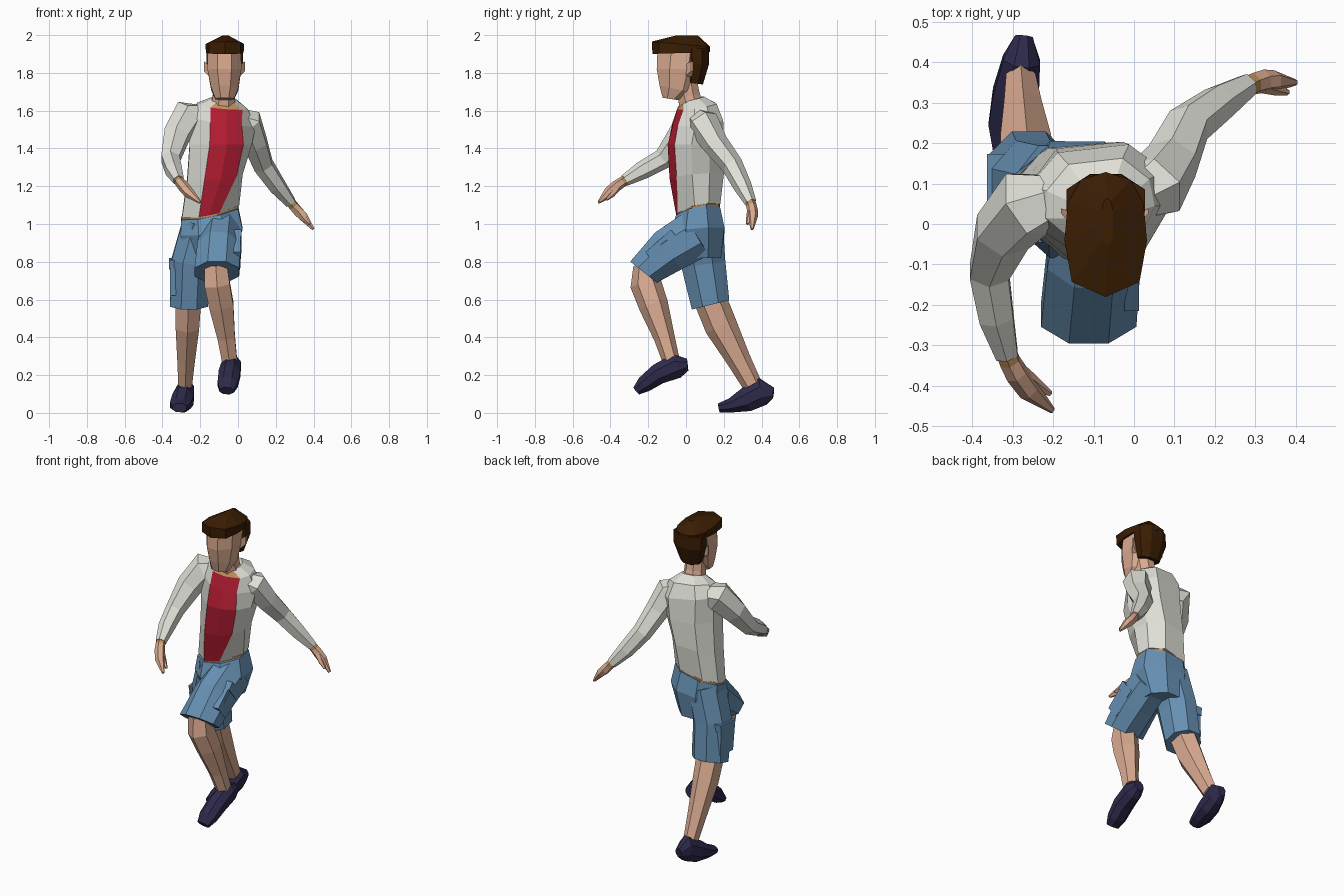
import bpy, bmesh, math
from mathutils import Vector, Euler


def mat(name, r, g, b):
    m = bpy.data.materials.new(name)
    m.diffuse_color = (r, g, b, 1)
    return m


SKIN = mat("skin", 0.71, 0.41, 0.285)
SHIRT = mat("light grey cloth", 0.75, 0.75, 0.69)
RED = mat("red cloth", 0.46, 0.012, 0.032)
BLUE = mat("blue denim", 0.135, 0.28, 0.45)
SHOE = mat("navy shoe", 0.027, 0.023, 0.07)
HAIR = mat("brown hair", 0.043, 0.0125, 0.001)
TAN = mat("tan trim", 0.52, 0.28, 0.11)


def finish(name, bm, mats):
    bmesh.ops.recalc_face_normals(bm, faces=bm.faces)
    me = bpy.data.meshes.new(name)
    bm.to_mesh(me)
    bm.free()
    for m in mats:
        me.materials.append(m)
    ob = bpy.data.objects.new(name, me)
    bpy.context.collection.objects.link(ob)
    return ob


def ngon(n):
    # unit polygon with a flat side facing front, scaled to reach +-1
    k = 1 / math.cos(math.pi / n)
    return [(k * math.cos((i + .5) * math.tau / n), k * math.sin((i + .5) * math.tau / n)) for i in range(n)]


def tube(name, rings, mats, profile=None, n=8, normal=None, side=(1, 0, 0), rule=None):
    """Loft of rings (x, y, z, half width, half depth); a ring may end with its own normal.
    profile is one list of points or a function of the ring number."""
    profile = profile or ngon(n)
    bm = bmesh.new()
    loops = []
    cs = [Vector(r[:3]) for r in rings]
    for i, r in enumerate(rings):
        t = cs[min(i + 1, len(cs) - 1)] - cs[max(i - 1, 0)]
        t = Vector(r[5] if len(r) > 5 else (normal or t)).normalized()
        s = Vector(side)
        s = (s - t * s.dot(t)).normalized()
        u = t.cross(s)
        pts = profile(i) if callable(profile) else profile
        loops.append([bm.verts.new(cs[i] + s * (p * r[3]) + u * (q * r[4])) for p, q in pts])
    m = len(loops[0])
    for i in range(len(loops) - 1):
        for j in range(m):
            k = (j + 1) % m
            f = bm.faces.new((loops[i][j], loops[i][k], loops[i + 1][k], loops[i + 1][j]))
            if rule:
                f.material_index = rule(i, j)
    bm.faces.new(loops[0])
    bm.faces.new(loops[-1])
    return finish(name, bm, mats)


def limb(name, pts, mats, n=6, rule=None):
    return tube(name, [(x, y, z, r, r) for x, y, z, r in pts], mats, n=n, rule=rule)


def box(name, loc, size, rot, m):
    bm = bmesh.new()
    bmesh.ops.create_cube(bm, size=1)
    for v in bm.verts:
        v.co = Vector(v.co[i] * size[i] for i in range(3))
        if v.co.z < 0:
            v.co.y *= 0.9
        v.co = Euler(rot).to_matrix() @ v.co + Vector(loc)
    return finish(name, bm, [m])


# Shirt: red panel at the front, two columns wide, edges set per ring
panel = [(-.46, .25), (-.45, .72), (-.42, .68), (-.4, .55), (-.52, .75), (-.55, .6)]


def body(i):
    l, r = panel[i]
    depth = lambda p: -1 + .4 * p * p
    return [((l + r) / 2, -1), (r, depth(r)), (1, -.25), (.95, .4), (.5, .97),
            (-.5, .97), (-.95, .4), (-1, -.25), (l, depth(l))]


tube("shirt", [
    (-.148, .065, 1.07, .155, .118, (-.2, -.2, 1)),
    (-.125, .055, 1.25, .148, .145, (-.1, -.1, 1)),
    (-.095, .050, 1.42, .165, .150, (0, 0, 1)),
    (-.088, .060, 1.545, .180, .132, (.15, -.1, 1)),
    (-.085, .055, 1.625, .135, .105, (.1, -.15, 1)),
    (-.080, .035, 1.66, .072, .062, (.05, -.25, 1))],
    [SHIRT, RED, TAN], profile=body, side=(1, .1, 0),
    rule=lambda i, j: (1 if i < 4 else 2) if j in (0, 8) else 0)
tube("belt", [(-.15, .066, 1.05, .152, .115, (-.2, -.2, 1)),
              (-.148, .066, 1.072, .152, .115, (-.2, -.2, 1))], [TAN], profile=lambda i: body(0))

# Sleeves
limb("left_sleeve", [(-.01, .065, 1.56, .05), (.05, .09, 1.535, .074), (.094, .155, 1.425, .06),
                     (.135, .245, 1.31, .05), (.21, .30, 1.20, .042), (.28, .343, 1.112, .027)], [SHIRT])
limb("right_sleeve", [(-.17, .06, 1.575, .05), (-.265, .05, 1.57, .08), (-.325, -.02, 1.47, .066),
                      (-.358, -.12, 1.345, .048), (-.34, -.23, 1.285, .042), (-.314, -.325, 1.23, .027)], [SHIRT])

# Hands: cuff, palm, fingers and a thumb
cuff = lambda i, j: int(i == 0)
limb("left_hand", [(.265, .335, 1.132, .024), (.295, .347, 1.095, .024), (.32, .353, 1.065, .025),
                   (.345, .353, 1.04, .024), (.399, .35, .972, .007)], [SKIN, TAN], rule=cuff)
limb("left_thumb", [(.32, .345, 1.07, .018), (.35, .335, 1.03, .014), (.38, .325, 1.0, .006)], [SKIN], 5)
limb("right_hand", [(-.318, -.31, 1.238, .024), (-.307, -.34, 1.22, .024), (-.29, -.37, 1.2, .026),
                    (-.26, -.41, 1.165, .025), (-.202, -.461, 1.115, .007)], [SKIN, TAN], rule=cuff)
limb("right_thumb", [(-.285, -.365, 1.195, .018), (-.25, -.39, 1.16, .014), (-.207, -.42, 1.13, .006)], [SKIN], 5)

# Neck and head
limb("neck", [(-.08, .035, 1.60, .068), (-.075, .015, 1.68, .058), (-.072, 0, 1.76, .058)], [SKIN], 8)
up = (0, 0, 1)
tube("head", [
    (-.07, -.082, 1.662, .05, .042, (0, .15, 1)),
    (-.07, -.052, 1.715, .072, .09, (0, .2, 1)),
    (-.072, -.038, 1.82, .09, .117, up),
    (-.072, -.026, 1.925, .088, .125, up)], [SKIN])
for s, n in ((1, "left_ear"), (-1, "right_ear")):
    tube(n, [(-.072 + s * .08, .012, 1.81, .02, .03), (-.072 + s * .108, .032, 1.835, .006, .026)],
         [SKIN], n=4, normal=(s, 0, 0), side=(0, 1, 0))

# Hair: cap rising to a narrow ridge, and a lower block at the back
oval = [(0, -1), (.82, -.76), (1, -.1), (.92, .5), (.6, .88), (0, 1),
        (-.6, .88), (-.92, .5), (-1, -.1), (-.82, -.76)]
tube("hair_top", [
    (-.07, -.026, 1.905, .1, .152, (0, -.03, 1)),
    (-.07, -.026, 1.952, .102, .155, (0, .09, 1)),
    (-.066, .005, 1.998, .015, .058, up)], [HAIR], profile=oval)
tube("hair_back", [
    (-.07, .045, 1.745, .065, .045, (0, .15, 1)),
    (-.07, .06, 1.85, .096, .063, up),
    (-.07, .058, 1.93, .097, .064, up)], [HAIR])

# Shorts: pelvis and two thighs
tube("shorts_pelvis", [
    (-.15, .066, 1.06, .153, .118, (-.2, -.2, 1)),
    (-.14, .06, .96, .165, .145, (-.1, -.1, 1)),
    (-.15, .07, .82, .12, .115, up)], [BLUE])
tube("shorts_right_leg", [
    (-.195, .075, 1.0, .10, .12),
    (-.25, .09, .8, .102, .118),
    (-.26, .13, .572, .1, .102, (0, .25, -1))], [BLUE])
tube("shorts_left_leg", [
    (-.085, .06, .95, .105, .13),
    (-.1, -.09, .86, .115, .12),
    (-.112, -.225, .745, .118, .09, (0, -.62, -.78))], [BLUE])

# Cargo pockets with flaps
a, b = (.08, 0, 0), (-.9, 0, 0)
box("right_pocket", (-.342, .1, .70), (.036, .14, .15), a, BLUE)
box("right_pocket_flap", (-.342, .1, .79), (.044, .15, .05), a, BLUE)
box("left_pocket", (-.006, -.13, .85), (.036, .12, .13), b, BLUE)
box("left_pocket_flap", (-.003, -.06, .905), (.044, .13, .05), b, BLUE)

# Lower legs
tube("right_shin", [
    (-.262, .12, .62, .068, .075), (-.268, .185, .46, .062, .075),
    (-.275, .28, .28, .046, .055), (-.28, .35, .15, .036, .045)], [SKIN], n=6)
tube("left_shin", [
    (-.118, -.215, .78, .06, .055), (-.11, -.212, .68, .067, .072), (-.088, -.172, .57, .064, .068),
    (-.062, -.115, .4, .046, .048), (-.045, -.08, .28, .04, .04)], [SKIN], n=6)

# Shoes, lofted from heel to toe
tube("right_shoe", [
    (-.272, .463, .105, .022, .028), (-.278, .405, .112, .046, .072), (-.292, .32, .07, .057, .064),
    (-.305, .24, .04, .055, .038), (-.31, .175, .027, .038, .024)], [SHOE])
tube("left_shoe", [
    (-.032, .008, .255, .03, .032), (-.035, -.05, .248, .05, .065), (-.045, -.145, .207, .057, .055),
    (-.055, -.22, .152, .053, .044), (-.06, -.262, .117, .038, .024)], [SHOE])
